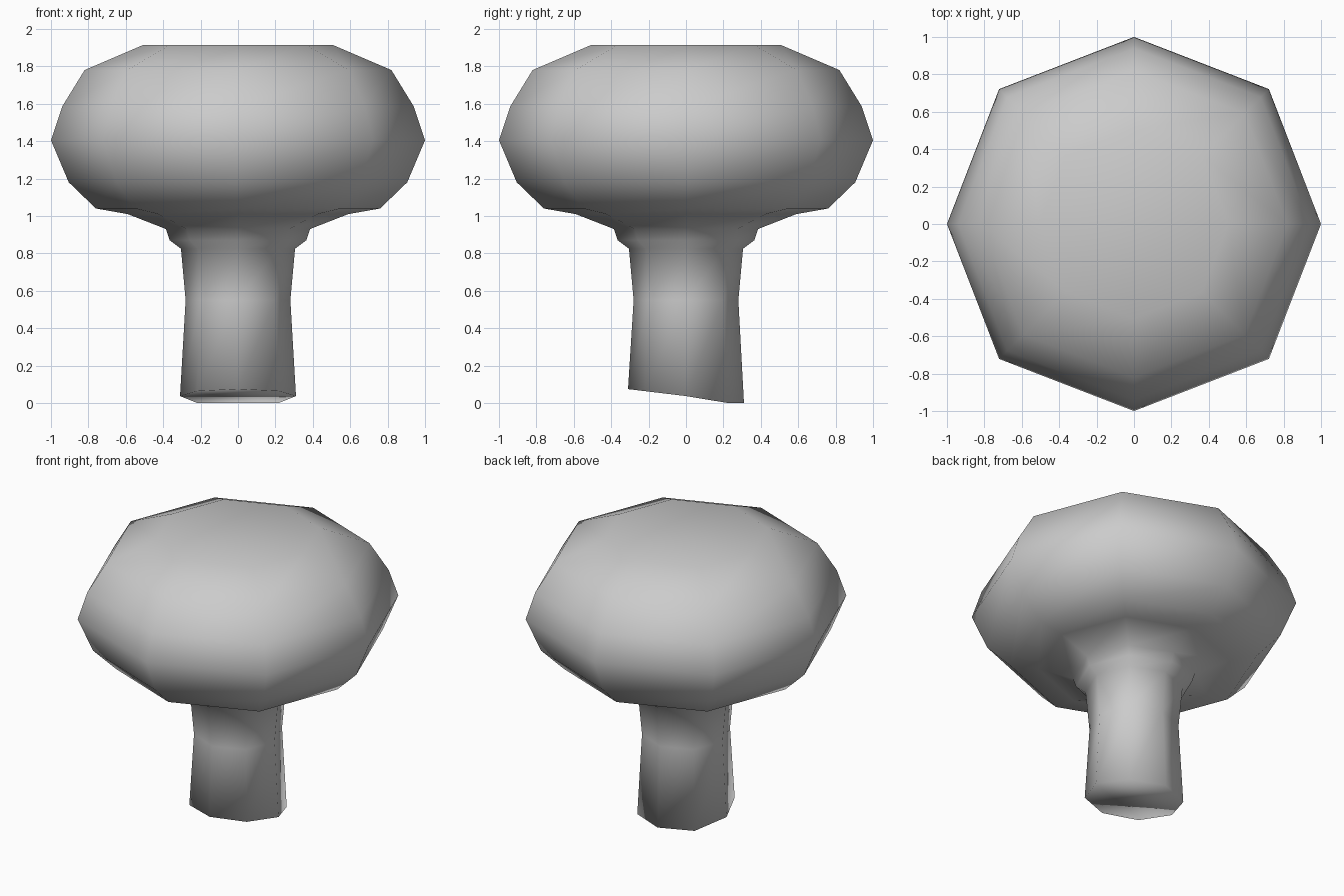
import bpy, bmesh
from math import sin, cos, pi

if "Cube" in bpy.data.objects:
    bpy.data.objects.remove(bpy.data.objects["Cube"])

SIDES = 8
# (radius, height) from the foot up to the flat crown
PROFILE = [(0.31, 0.035), (0.28, 0.55), (0.305, 0.825), (0.365, 0.87),
           (0.385, 0.93), (0.59, 1.01), (0.76, 1.04), (0.905, 1.18),
           (1.0, 1.405), (0.94, 1.585), (0.82, 1.78), (0.505, 1.915)]


def ring(bm, radius, z):
    """Octagon with a corner on each axis; diagonal corners slightly fuller on the cap."""
    verts = []
    for i in range(SIDES):
        a = 2 * pi * i / SIDES
        r = radius * (1.02 if i % 2 and z > 1.0 else 1.0)
        verts.append(bm.verts.new((r * cos(a), r * sin(a), z)))
    return verts


# Stem and cap as one continuous lathed skin
bm = bmesh.new()
rings = [ring(bm, r, z) for r, z in PROFILE]
for low, high in zip(rings, rings[1:]):
    for i in range(SIDES):
        j = (i + 1) % SIDES
        bm.faces.new((low[i], low[j], high[j], high[i]))

# Slanted foot, levelled off at the back
for v in rings[0]:
    v.co.z = max(0.0, 0.037 - 0.12 * v.co.y - (0.01 if v.co.y > 0.1 else 0))

# Close the foot with strips running across, and the crown with one face
f = rings[0]
for quad in ((1, 2, 3), (0, 1, 3, 4), (7, 0, 4, 5), (7, 5, 6)):
    bm.faces.new([f[i] for i in quad])
bm.faces.new(rings[-1])

bmesh.ops.recalc_face_normals(bm, faces=bm.faces)
for face in bm.faces:
    face.smooth = True

mesh = bpy.data.meshes.new("mushroom")
bm.to_mesh(mesh)
bm.free()
bpy.context.collection.objects.link(bpy.data.objects.new("mushroom", mesh))
